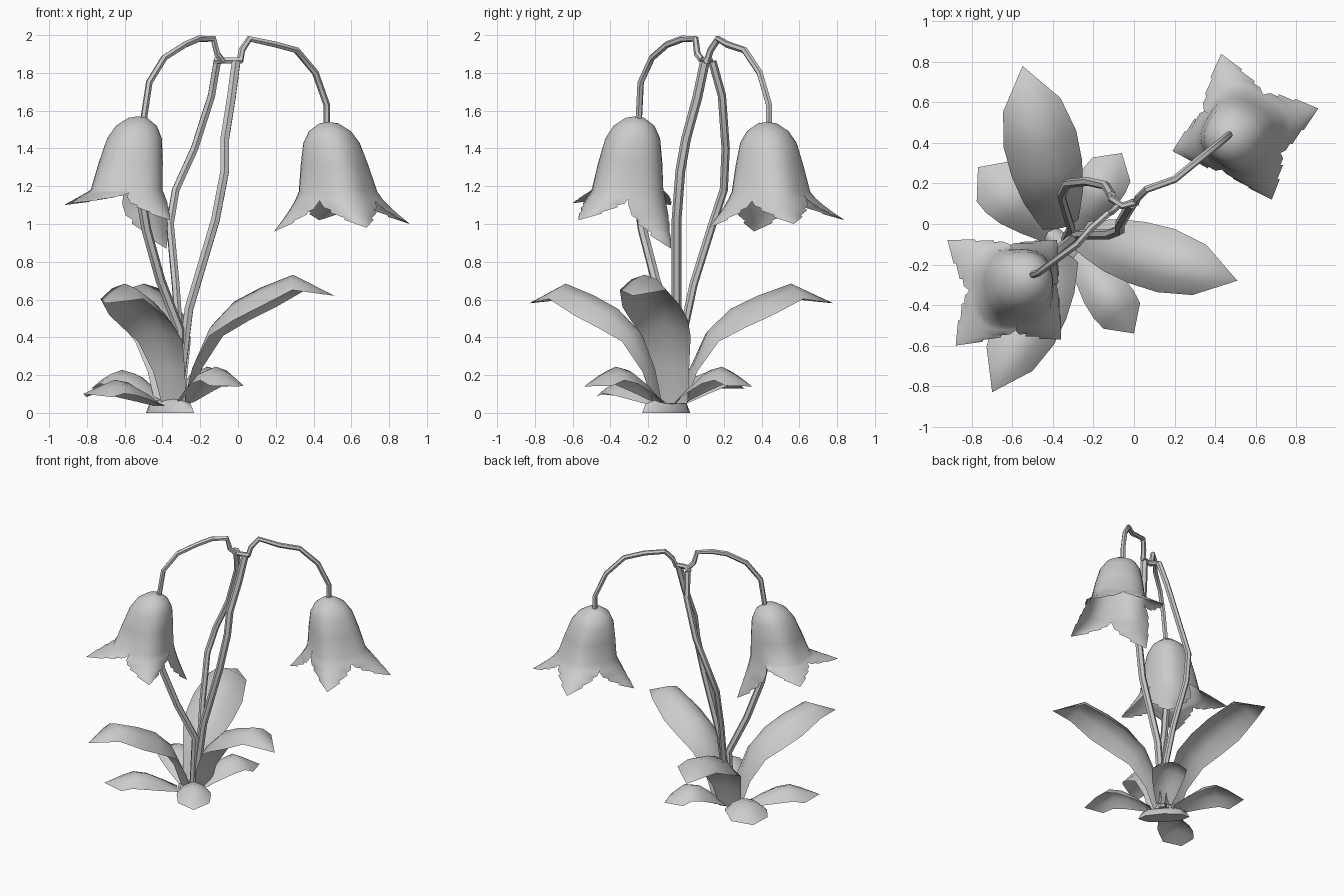
import bpy, bmesh
from math import cos, sin, pi, radians
from mathutils import Vector

cube = bpy.data.objects.get("Cube")
if cube:
    bpy.data.objects.remove(cube)

grey = bpy.data.materials.new("soft_grey")
grey.use_nodes = True
colour = (0.6, 0.6, 0.6, 1)
grey.diffuse_color = colour
grey.node_tree.nodes["Principled BSDF"].inputs["Base Color"].default_value = colour


def finish(obj, angle=50):
    obj.data.materials.append(grey)
    bpy.ops.object.select_all(action="DESELECT")
    obj.select_set(True)
    bpy.context.view_layer.objects.active = obj
    if obj.type == "CURVE":
        bpy.ops.object.convert(target="MESH")
    bpy.ops.object.shade_smooth_by_angle(angle=radians(angle))


def mesh_object(name, bm):
    bmesh.ops.remove_doubles(bm, verts=bm.verts, dist=0.0005)
    bmesh.ops.recalc_face_normals(bm, faces=bm.faces)
    mesh = bpy.data.meshes.new(name)
    bm.to_mesh(mesh)
    bm.free()
    obj = bpy.data.objects.new(name, mesh)
    bpy.context.collection.objects.link(obj)
    finish(obj)


def grid(bm, rows):
    """Skin equal-length rows of points with quads."""
    rows = [[bm.verts.new(p) for p in row] for row in rows]
    for a, b in zip(rows, rows[1:]):
        for i in range(len(a) - 1):
            bm.faces.new((a[i], a[i + 1], b[i + 1], b[i]))


def stem(name, points, radius):
    curve = bpy.data.curves.new(name, "CURVE")
    curve.dimensions = "3D"
    curve.bevel_depth = radius
    curve.bevel_resolution = 1
    curve.use_fill_caps = True
    spline = curve.splines.new("POLY")
    spline.points.add(len(points) - 1)
    for p, co in zip(spline.points, points):
        p.co = (*co, 1)
    obj = bpy.data.objects.new(name, curve)
    bpy.context.collection.objects.link(obj)
    finish(obj)


def leaf(name, root, tip, profile, width, droop):
    """Arching ridged blade; profile rows are (run, ridge height, half width)."""
    root, tip = Vector(root), Vector(tip)
    run = tip - root
    side = Vector((-run.y, run.x, 0)).normalized()
    out = Vector((run.x, run.y, 0)).normalized()
    rows = []
    for t, h, w in profile:
        mid = root + run * t
        mid.z = h * tip.z
        row = []
        for k in (-1, -0.55, 0, 0.55, 1):
            fall = droop * w * k * k * min(1, t * 4)
            p = mid + side * k * w * width + (out * 0.4 - Vector((0, 0, 1))) * fall
            p.z = max(p.z, 0)
            row.append(p)
        rows.append(row)
    bm = bmesh.new()
    grid(bm, rows)
    mesh_object(name, bm)


def bell(name, top, rim, tips, start):
    """Hanging bell whose rim splits into four flared, ragged petals."""
    top, rim = Vector(top), Vector(rim)
    dome = [(0, 0), (0.02, 0.05), (0.13, 0.11), (0.3, 0.148),
            (0.62, 0.175), (1, 0.2)]
    steps, per = 32, 8

    def ring_point(t, r, i):
        a = radians(start) + 2 * pi * (i - per / 2) / steps
        wave = 1 + 0.06 * t * cos(4 * (a - radians(start)))
        return top.lerp(rim, t) + Vector((cos(a), sin(a), 0)) * r * wave

    bm = bmesh.new()
    grid(bm, [[ring_point(t, r, i) for i in range(steps + 1)] for t, r in dome])
    taper = [(0, 1), (0.2, 1.14), (0.4, 1.1), (0.47, 0.9), (0.54, 0.96),
             (0.7, 0.56), (0.76, 0.6), (1, 0)]
    for n, tip in enumerate(tips):
        edge = [ring_point(1, dome[-1][1], n * per + i) for i in range(per + 1)]
        mid = edge[per // 2]
        go = Vector(tip) - mid
        rows = []
        for t, w in taper:
            spine = mid + Vector((go.x * t ** 1.15, go.y * t ** 1.15, go.z * t ** 0.9))
            rows.append([spine + (p - mid) * w for p in edge])
        grid(bm, rows)
    mesh_object(name, bm)


# Flowers
bell("left_flower", (0.48, 0.43, 1.54), (0.53, 0.45, 1.17),
     [(0.91, 0.57, 1.0), (0.43, 0.84, 1.02), (0.19, 0.36, 0.96), (0.68, 0.12, 0.98)], 15)
bell("right_flower", (-0.53, -0.27, 1.57), (-0.59, -0.31, 1.18),
     [(-0.38, -0.08, 0.87), (-0.92, -0.08, 1.1), (-0.88, -0.6, 1.11), (-0.36, -0.57, 1.02)], 49)

# Drooping flower stalks and the joint between them
stem("left_flower_stalk", [(0.47, 0.44, 1.52), (0.47, 0.44, 1.63), (0.41, 0.39, 1.8),
     (0.31, 0.31, 1.92), (0.2, 0.22, 1.95), (0.06, 0.17, 1.98), (0.02, 0.13, 1.92),
     (0.01, 0.11, 1.86)], 0.018)
stem("right_flower_stalk", [(-0.5, -0.25, 1.55), (-0.47, -0.24, 1.75), (-0.39, -0.18, 1.88),
     (-0.28, -0.1, 1.95), (-0.21, -0.02, 1.98), (-0.13, 0.05, 1.98), (-0.11, 0.06, 1.9),
     (-0.08, 0.09, 1.86)], 0.018)
stem("stalk_joint", [(-0.12, 0.13, 1.865), (-0.06, 0.09, 1.865), (0.02, 0.11, 1.865)], 0.018)

# Main stems
stem("front_stem", [(-0.01, 0.1, 1.86), (-0.035, 0.06, 1.67), (-0.07, 0, 1.45),
     (-0.07, -0.03, 1.28), (-0.12, -0.05, 1.02), (-0.26, -0.05, 0.55),
     (-0.32, -0.07, 0.05)], 0.026)
stem("back_stem", [(-0.11, 0.14, 1.86), (-0.14, 0.19, 1.68), (-0.23, 0.21, 1.4),
     (-0.33, 0.2, 1.18), (-0.36, 0.14, 1.0), (-0.33, 0.04, 0.68), (-0.31, -0.02, 0.4),
     (-0.34, -0.08, 0.05)], 0.022)
stem("short_stem", [(-0.52, -0.26, 1.18), (-0.485, -0.23, 0.97), (-0.41, -0.16, 0.7),
     (-0.31, -0.08, 0.44), (-0.33, -0.08, 0.05)], 0.026)

# Tall leaves
tall = [(0, 0.08, 0.075), (0.06, 0.4, 0.1), (0.17, 0.75, 0.14), (0.32, 0.95, 0.165),
        (0.5, 1.07, 0.17), (0.72, 1.18, 0.135), (1, 1, 0)]
leaf("left_tall_leaf", (-0.27, -0.06, 0), (0.51, -0.28, 0.62), tall, 0.95, 0.6)
leaf("back_tall_leaf", (-0.36, -0.02, 0), (-0.55, 0.78, 0.58), tall, 1.08, 0.6)
leaf("front_tall_leaf", (-0.34, -0.14, 0), (-0.7, -0.83, 0.58), tall, 0.95, 0.6)

# Low leaves
low = [(0, 0.4, 0.055), (0.2, 1.1, 0.09), (0.4, 1.6, 0.115), (0.58, 1.75, 0.12),
       (0.73, 1.5, 0.11), (1, 1, 0)]
leaf("back_right_low_leaf", (-0.4, -0.04, 0.03), (-0.77, 0.28, 0.13), low, 1.2, 0.6)
leaf("front_left_low_leaf", (-0.28, -0.14, 0.03), (0, -0.54, 0.14), low, 1, 0.6)
leaf("back_left_low_leaf", (-0.3, -0.03, 0.03), (-0.06, 0.35, 0.14), low, 1, 0.6)
leaf("front_right_low_leaf", (-0.42, -0.14, 0.03), (-0.82, -0.46, 0.1), low, 1, 0.6)

# Narrow rootstock under the leaves, lying along a diagonal
bm = bmesh.new()
along, across = Vector((1, -1, 0)).normalized(), Vector((1, 1, 0)).normalized()
rings = []
for z, r in ((0, 0), (0, 1), (0.05, 0.85), (0.09, 0)):
    rings.append([Vector((-0.36, -0.105, z)) + along * 0.18 * r * cos(i * pi / 4)
                  + across * 0.06 * r * sin(i * pi / 4) for i in range(9)])
grid(bm, rings)
mesh_object("rootstock", bm)
